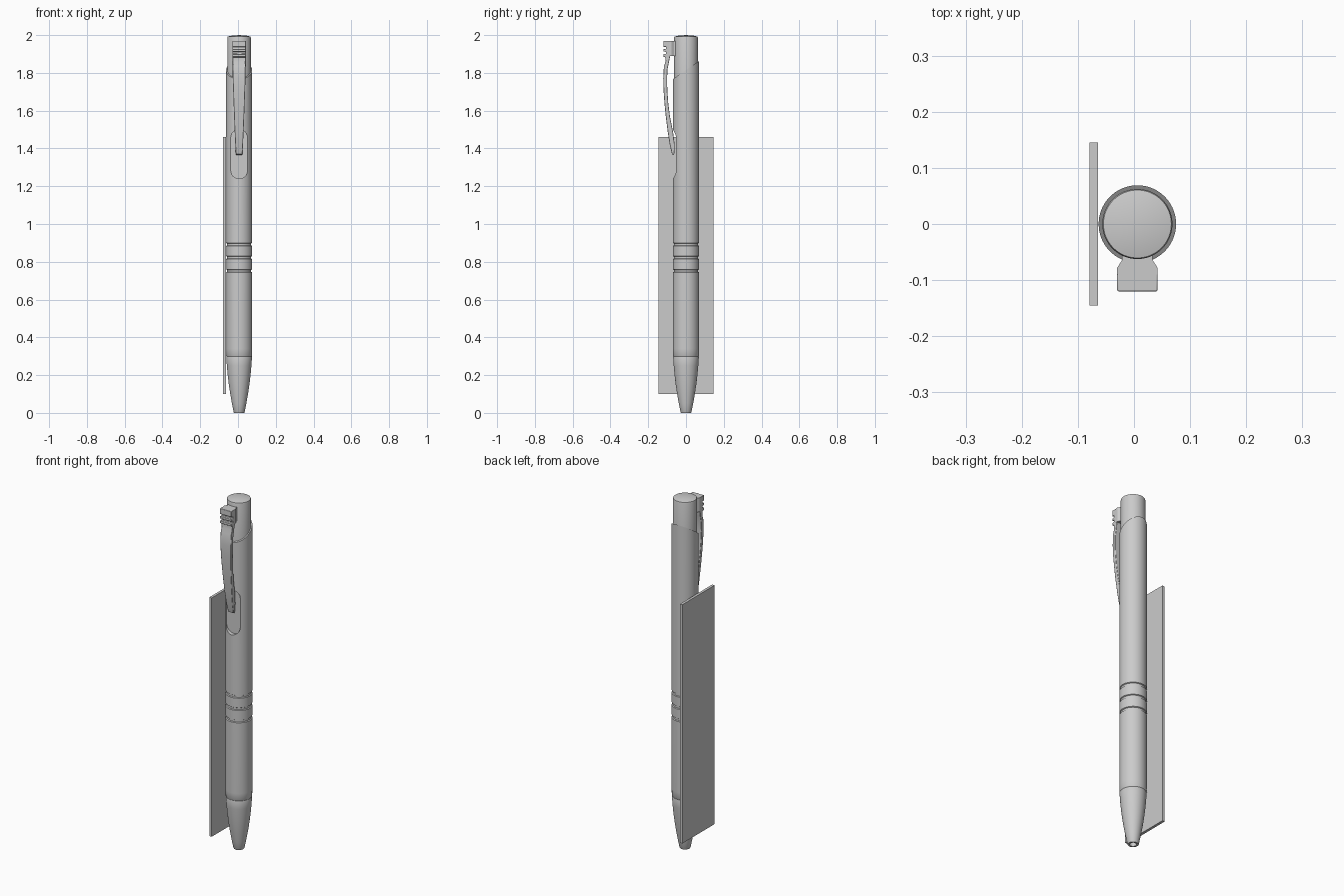
import bpy, bmesh, math
from mathutils import Vector

if "Cube" in bpy.data.objects:
    bpy.data.objects.remove(bpy.data.objects["Cube"])

CX = 0.006          # pen axis
SEG = 72

grey = bpy.data.materials.new("plain grey")
grey.diffuse_color = (0.6, 0.6, 0.6, 1)
grey.use_nodes = True
grey.node_tree.nodes["Principled BSDF"].inputs["Base Color"].default_value = grey.diffuse_color


def finish(name, bm, angle=35):
    bmesh.ops.recalc_face_normals(bm, faces=bm.faces[:])
    me = bpy.data.meshes.new(name)
    bm.to_mesh(me)
    bm.free()
    ob = bpy.data.objects.new(name, me)
    bpy.context.collection.objects.link(ob)
    me.materials.append(grey)
    smooth(ob, angle)
    return ob


def activate(ob):
    bpy.ops.object.select_all(action='DESELECT')
    ob.select_set(True)
    bpy.context.view_layer.objects.active = ob


def smooth(ob, angle=35):
    activate(ob)
    bpy.ops.object.shade_smooth_by_angle(angle=math.radians(angle))


def lathe(profile):
    """Revolve (radius, z) points around the pen axis."""
    bm = bmesh.new()
    vs = [bm.verts.new((CX + r, 0, z)) for r, z in profile]
    es = [bm.edges.new(p) for p in zip(vs, vs[1:])]
    bmesh.ops.spin(bm, geom=vs + es, cent=(CX, 0, 0), axis=(0, 0, 1),
                   angle=2 * math.pi, steps=SEG, use_duplicate=False)
    bmesh.ops.remove_doubles(bm, verts=bm.verts[:], dist=1e-5)
    return bm


def prism(loop_a, loop_b):
    """Closed solid between two matching loops."""
    bm = bmesh.new()
    a = [bm.verts.new(p) for p in loop_a]
    b = [bm.verts.new(p) for p in loop_b]
    bm.faces.new(a)
    bm.faces.new(b[::-1])
    n = len(a)
    for i in range(n):
        j = (i + 1) % n
        bm.faces.new((a[i], b[i], b[j], a[j]))
    return bm


def bevel(ob, width):
    m = ob.modifiers.new("soft_edges", 'BEVEL')
    m.width, m.segments, m.limit_method = width, 2, 'ANGLE'
    m.angle_limit = math.radians(50)


# Barrel: hollow nose, tapered tip, three grip grooves, slanted top
R = 0.069
prof = [(0, 0.03), (0.016, 0.03), (0.018, 0), (0.027, 0), (0.029, 0.004),
        (0.038, 0.05), (0.047, 0.1), (0.0545, 0.15), (0.0605, 0.2),
        (0.065, 0.25), (0.068, 0.295), (0.0668, 0.298), (0.0685, 0.301), (R, 0.34)]
for z in (0.752, 0.822, 0.892):
    prof += [(R, z - 0.008), (R - 0.005, z - 0.005),
             (R - 0.005, z + 0.005), (R, z + 0.008)]
prof += [(R, 1.95), (0, 1.95)]
bm = lathe(prof)
cut = bmesh.ops.bisect_plane(bm, geom=bm.verts[:] + bm.edges[:] + bm.faces[:],
                             plane_co=(CX, 0, 1.815), plane_no=Vector((0, -0.69, 1)).normalized(),
                             clear_outer=True)
bmesh.ops.holes_fill(bm, edges=[e for e in bm.edges if e.is_boundary], sides=0)
barrel = finish("barrel", bm)

# Clip pocket: rounded slot cut into the front of the barrel
slot = []
for zc, start in ((1.455, 0), (1.285, math.pi)):
    for i in range(13):
        t = start + math.pi * i / 12
        slot.append((CX + 0.045 * math.cos(t), zc + 0.045 * math.sin(t)))
cutter = finish("pocket_cutter", prism([(x, -0.1, z) for x, z in slot],
                                       [(x, -0.047, z) for x, z in slot]))
cutter.hide_render = True
activate(barrel)
m = barrel.modifiers.new("pocket", 'BOOLEAN')
m.operation, m.solver, m.object = 'DIFFERENCE', 'EXACT', cutter
bpy.ops.object.modifier_apply(modifier=m.name)
bpy.data.objects.remove(cutter)
smooth(barrel)

# Push button with a slightly domed end
finish("push_button", lathe([(0, 1.7), (0.0625, 1.7), (0.0625, 1.985),
                             (0.0605, 1.992), (0.04, 1.997), (0, 2.0)]))

# Clip: side profile (y, z) with notched head and bowed arm
side = [(-0.085, 1.97), (-0.12, 1.97),
        (-0.12, 1.938), (-0.106, 1.938), (-0.106, 1.926), (-0.12, 1.926),
        (-0.12, 1.912), (-0.106, 1.912), (-0.106, 1.900), (-0.12, 1.900),
        (-0.12, 1.886), (-0.108, 1.882), (-0.108, 1.86), (-0.117, 1.835),
        (-0.1205, 1.77), (-0.119, 1.71), (-0.114, 1.64), (-0.107, 1.57),
        (-0.097, 1.49), (-0.086, 1.42), (-0.074, 1.37), (-0.066, 1.365),
        (-0.061, 1.375), (-0.06, 1.42), (-0.069, 1.49), (-0.085, 1.57),
        (-0.094, 1.64), (-0.099, 1.71), (-0.1, 1.77), (-0.098, 1.82),
        (-0.09, 1.86), (-0.085, 1.885)]


def half_width(z):
    if z > 1.87:
        return 0.036
    return 0.017 + 0.017 * min(1, max(0, (z - 1.365) / 0.42)) ** 0.8


clip = finish("clip", prism([(CX - half_width(z), y, z) for y, z in side],
                            [(CX + half_width(z), y, z) for y, z in side]), 30)
bevel(clip, 0.0025)

# Neck joining the clip head to the button, flared towards the head
half = [(0.027, -0.05), (0.027, -0.064), (0.036, -0.078), (0.036, -0.09)]
plan = [(CX + x, y) for x, y in half] + [(CX - x, y) for x, y in half[::-1]]
finish("clip_neck", prism([(x, y, 1.89) for x, y in plan],
                          [(x, y, 1.97) for x, y in plan]), 20)

# Thin flat plate beside the barrel
rect = [(-0.145, 0.10), (0.145, 0.10), (0.145, 1.46), (-0.145, 1.46)]
finish("side_plate", prism([(-0.079, y, z) for y, z in rect],
                           [(-0.064, y, z) for y, z in rect]))
